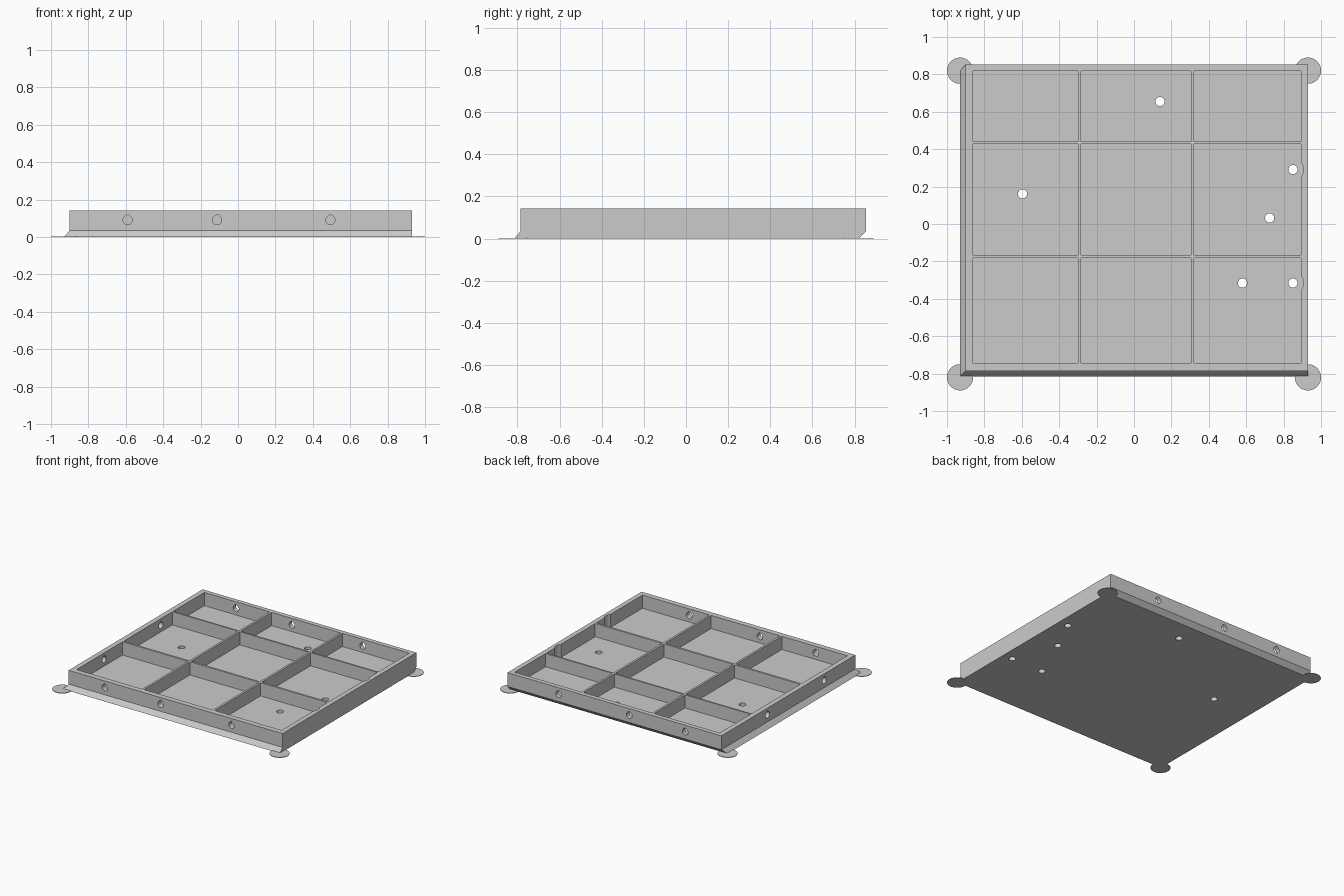
import bpy, bmesh
from math import sin, cos, radians, tau
from mathutils import Vector

cube = bpy.data.objects.get("Cube")
if cube:
    bpy.data.objects.remove(cube, do_unlink=True)

TOP, FLOOR, BREAK = 0.142, 0.04, 0.035
HOLE = 0.0245

grey = bpy.data.materials.new("light grey")
grey.use_nodes = True
grey.diffuse_color = (0.6, 0.6, 0.6, 1)
grey.node_tree.nodes["Principled BSDF"].inputs["Base Color"].default_value = (0.6, 0.6, 0.6, 1)


def finish(name, bm):
    bmesh.ops.recalc_face_normals(bm, faces=bm.faces)
    mesh = bpy.data.meshes.new(name)
    bm.to_mesh(mesh)
    bm.free()
    mesh.materials.append(grey)
    obj = bpy.data.objects.new(name, mesh)
    bpy.context.collection.objects.link(obj)
    return obj


def prism(bm, points, depth):
    """Solid made by sweeping a closed outline along a vector."""
    low = [bm.verts.new(p) for p in points]
    high = [bm.verts.new(Vector(p) + Vector(depth)) for p in points]
    bm.faces.new(low)
    bm.faces.new(high)
    for i in range(len(low)):
        j = (i + 1) % len(low)
        bm.faces.new((low[i], low[j], high[j], high[i]))


def rect(x0, x1, y0, y1, z):
    return [(x0, y0, z), (x1, y0, z), (x1, y1, z), (x0, y1, z)]


def circle(x, y, z, r, n=32):
    return [(x + r * cos(tau * i / n), y + r * sin(tau * i / n), z) for i in range(n)]


def teardrop():
    """Round hole outline with a pointed top, as (sideways, up) pairs."""
    angles = [radians(130 + 280 * i / 20) for i in range(21)]
    return [(HOLE * cos(a), HOLE * sin(a)) for a in angles] + [(0, HOLE * 1.3)]


def cut(target, bm):
    cutter = finish("cutter", bm)
    cutter.hide_render = True
    mod = target.modifiers.new("cut", "BOOLEAN")
    mod.operation, mod.solver, mod.object = "DIFFERENCE", "EXACT", cutter
    bpy.context.view_layer.objects.active = target
    bpy.ops.object.modifier_apply(modifier=mod.name)
    bpy.data.objects.remove(cutter, do_unlink=True)


# Tray body: slanted foot below a straight wall, offset to one corner
bm = bmesh.new()
rings = [[bm.verts.new(p) for p in ring] for ring in (
    rect(-0.93, 0.93, -0.815, 0.82, 0),
    rect(-0.9, 0.93, -0.785, 0.853, BREAK),
    rect(-0.9, 0.93, -0.785, 0.853, TOP))]
for a, b in zip(rings, rings[1:]):
    for i in range(4):
        j = (i + 1) % 4
        bm.faces.new((a[i], a[j], b[j], b[i]))
bm.faces.new(rings[0])
bm.faces.new(rings[-1])
tray = finish("tray", bm)

# Nine pockets, leaving thin dividers between them
bm = bmesh.new()
for x0, x1 in ((-0.861, -0.3), (-0.284, 0.305), (0.321, 0.893)):
    for y0, y1 in ((-0.743, -0.182), (-0.166, 0.428), (0.441, 0.818)):
        prism(bm, rect(x0, x1, y0, y1, FLOOR), (0, 0, 0.2))
cut(tray, bm)

# Round clearance grooves in the straight side wall
bm = bmesh.new()
for y in (0.291, -0.316):
    prism(bm, circle(0.852, y, FLOOR, 0.055), (0, 0, 0.2))
cut(tray, bm)

# Floor holes and teardrop wall holes
bm = bmesh.new()
for x, y in ((0.139, 0.655), (-0.596, 0.161), (0.85, 0.291),
             (0.725, 0.032), (0.58, -0.316), (0.85, -0.316)):
    prism(bm, circle(x, y, -0.05, HOLE), (0, 0, 0.11))
MID = 0.09
for x in (-0.59, -0.112, 0.494):
    for y in (-0.81, 0.79):
        prism(bm, [(x + u, y, MID + v) for u, v in teardrop()], (0, 0.09, 0))
for y in (0.288, -0.405):
    prism(bm, [(-0.92, y + u, MID + v) for u, v in teardrop()], (0.08, 0, 0))
cut(tray, bm)

# Thin corner pads on the ground
for side, x in (("right", -0.93), ("left", 0.93)):
    for end, y in (("front", -0.82), ("back", 0.82)):
        bm = bmesh.new()
        prism(bm, circle(x, y, 0, 0.07, 48), (0, 0, 0.004))
        finish(f"{end}_{side}_corner_pad", bm)
